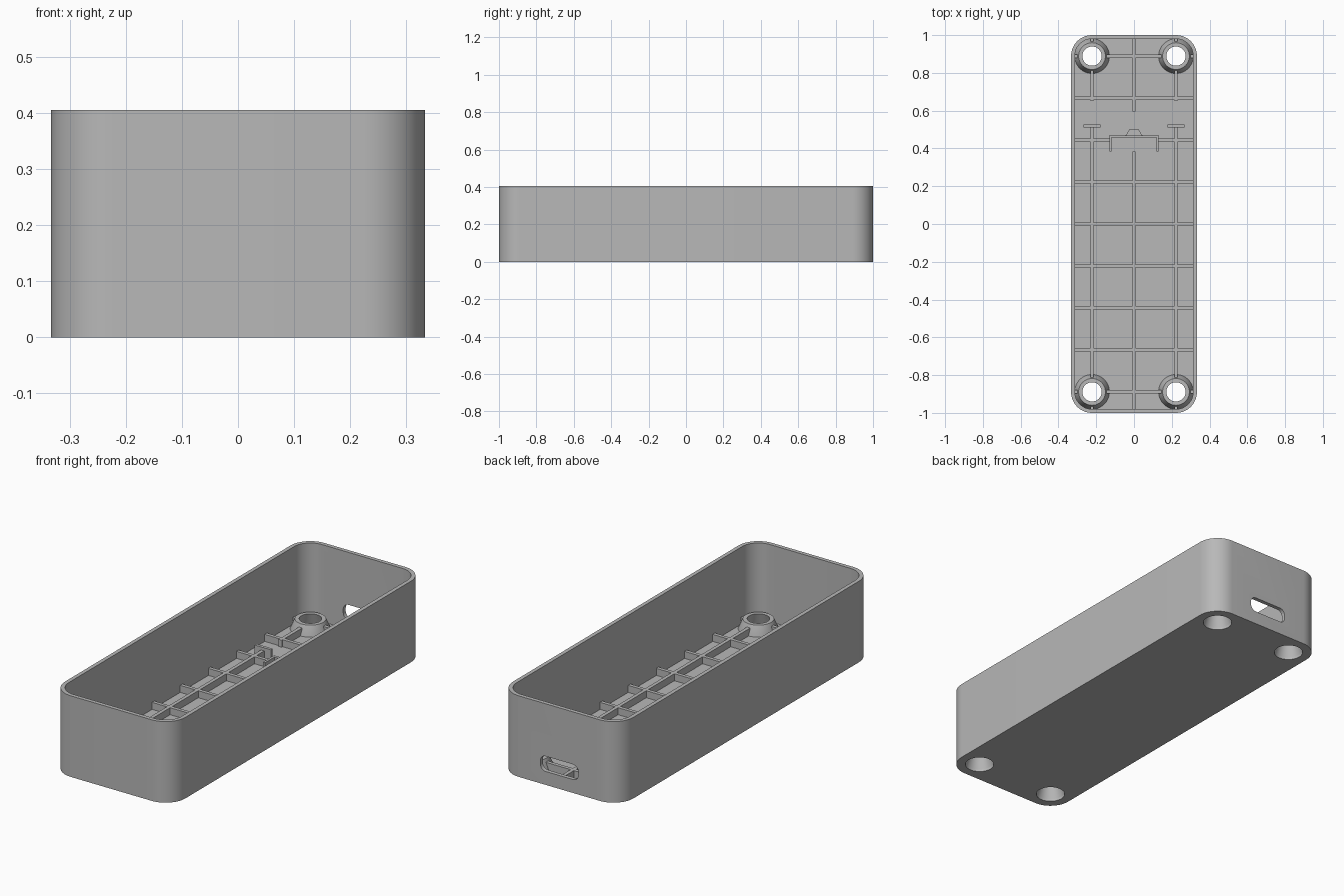
import bpy, bmesh, math

cube = bpy.data.objects.get("Cube")
if cube:
    bpy.data.objects.remove(cube, do_unlink=True)

# One plain grey plastic
grey = bpy.data.materials.new("grey_plastic")
grey.use_nodes = True
COLOR = (0.48, 0.48, 0.48, 1)
grey.diffuse_color = COLOR
grey.node_tree.nodes["Principled BSDF"].inputs["Base Color"].default_value = COLOR

HX, HY, TOP, RADIUS = 0.333, 1.0, 0.405, 0.11
WALL, FLOOR, RIB_TOP, RIB_T = 0.02, 0.02, 0.055, 0.018
PITCH = 0.2222
BOSS_X, BOSS_Y, BORE = PITCH, 4 * PITCH, 0.068


def finish(name, bm):
    bmesh.ops.recalc_face_normals(bm, faces=bm.faces)
    mesh = bpy.data.meshes.new(name)
    bm.to_mesh(mesh)
    bm.free()
    obj = bpy.data.objects.new(name, mesh)
    bpy.context.collection.objects.link(obj)
    mesh.materials.append(grey)
    return obj


def smooth(obj):
    bpy.ops.object.select_all(action="DESELECT")
    obj.select_set(True)
    bpy.context.view_layer.objects.active = obj
    bpy.ops.object.shade_smooth_by_angle(angle=math.radians(35))


def rounded_rect(hx, hy, r, steps=12):
    pts = []
    for q, (sx, sy) in enumerate([(1, 1), (-1, 1), (-1, -1), (1, -1)]):
        for i in range(steps + 1):
            a = math.pi / 2 * (q + i / steps)
            pts.append((sx * (hx - r) + r * math.cos(a),
                        sy * (hy - r) + r * math.sin(a)))
    return pts


def loft(name, loops):
    """Closed solid through matching loops of points, capped at both ends."""
    bm = bmesh.new()
    rings = [[bm.verts.new(p) for p in loop] for loop in loops]
    n = len(rings[0])
    for a, b in zip(rings, rings[1:]):
        for i in range(n):
            j = (i + 1) % n
            bm.faces.new((a[i], a[j], b[j], b[i]))
    bm.faces.new(rings[0])
    bm.faces.new(rings[-1])
    return finish(name, bm)


def add_box(bm, x0, x1, y0, y1, z0, z1):
    vs = bmesh.ops.create_cube(bm, size=1)["verts"]
    for v in vs:
        v.co = (x1 if v.co.x > 0 else x0, y1 if v.co.y > 0 else y0,
                z1 if v.co.z > 0 else z0)


def cut(obj, cutters):
    for c in cutters:
        c.hide_render = True
        mod = obj.modifiers.new("cut", "BOOLEAN")
        mod.operation = "DIFFERENCE"
        mod.solver = "EXACT"
        mod.object = c
    graph = bpy.context.evaluated_depsgraph_get()
    mesh = bpy.data.meshes.new_from_object(obj.evaluated_get(graph))
    obj.modifiers.clear()
    obj.data = mesh
    for c in cutters:
        bpy.data.objects.remove(c, do_unlink=True)


# Tray shell: outer wall up, over the rim, down to the floor
outer = rounded_rect(HX, HY, RADIUS)
inner = rounded_rect(HX - WALL, HY - WALL, RADIUS - WALL)
tray = loft("tray_shell", [[(x, y, z) for x, y in loop] for loop, z in
                           ((outer, 0), (outer, TOP), (inner, TOP), (inner, FLOOR))])

# Screw bores through the floor and the port slot in the back wall
corners = [(sx * BOSS_X, sy * BOSS_Y) for sx in (-1, 1) for sy in (-1, 1)]
SEG = 48
circle = [(math.cos(2 * math.pi * i / SEG), math.sin(2 * math.pi * i / SEG))
          for i in range(SEG)]
cutters = [loft("bore_cutter", [[(cx + BORE * c, cy + BORE * s, z) for c, s in circle]
                                for z in (-0.1, 0.1)]) for cx, cy in corners]
slot = rounded_rect(0.105, 0.038, 0.03, 6)
cutters.append(loft("slot_cutter", [[(x, y, z + 0.105) for x, z in slot]
                                    for y in (0.9, 1.1)]))
cut(tray, cutters)
smooth(tray)

# Conical screw bosses with a narrowing bore
profile = [(BORE, 0.012), (0.093, 0.012), (0.092, FLOOR), (0.071, 0.07), (0.051, 0.07)]
for k, (cx, cy) in enumerate(corners):
    bm = bmesh.new()
    rings = [[bm.verts.new((cx + r * c, cy + r * s, z)) for c, s in circle]
             for r, z in profile]
    for m, a in enumerate(rings):
        b = rings[(m + 1) % len(rings)]
        for i in range(SEG):
            j = (i + 1) % SEG
            bm.faces.new((a[i], a[j], b[j], b[i]))
    smooth(finish("screw_boss_%d" % (k + 1), bm))

# Floor ribs, broken at the bosses and around the clip
LOW, T = FLOOR - 0.005, RIB_T / 2
EX, EY, GAP = HX - WALL / 2, HY - WALL / 2, 0.07
bm = bmesh.new()
for row in range(-4, 5):
    y = row * PITCH
    spans = [(-EX, EX)]
    if abs(row) == 4:
        spans = [(-EX, -BOSS_X - GAP), (-BOSS_X + GAP, BOSS_X - GAP), (BOSS_X + GAP, EX)]
    elif row == 2:
        spans = [(-EX, -0.12), (0.12, EX)]
    for x0, x1 in spans:
        add_box(bm, x0, x1, y - T, y + T, LOW, RIB_TOP)
side_spans = [(-EY, -BOSS_Y - GAP), (-BOSS_Y + GAP, 0.52),
              (0.65, BOSS_Y - GAP), (BOSS_Y + GAP, EY)]
for x, spans in ((-BOSS_X, side_spans), (BOSS_X, side_spans),
                 (0, [(-EY, 0.385), (0.595, EY)])):
    for y0, y1 in spans:
        add_box(bm, x - T, x + T, y0, y1, LOW, RIB_TOP)
finish("floor_ribs", bm)

# Board clip: cross wall with two arms, and a stop on each side
bm = bmesh.new()
add_box(bm, -0.13, 0.13, 0.457, 0.472, LOW, 0.07)
for s in (-1, 1):
    add_box(bm, s * 0.125 - 0.006, s * 0.125 + 0.006, 0.385, 0.465, LOW, 0.07)
    add_box(bm, s * BOSS_X - 0.045, s * BOSS_X + 0.045, 0.512, 0.527, LOW, 0.07)
finish("board_clip", bm)

# Tapered latch on the clip
latch = [(-0.045, 0.465), (0.045, 0.465), (0.025, 0.5), (-0.025, 0.5)]
loft("clip_latch", [[(x, y, z) for x, y in latch] for z in (LOW, 0.085)])
